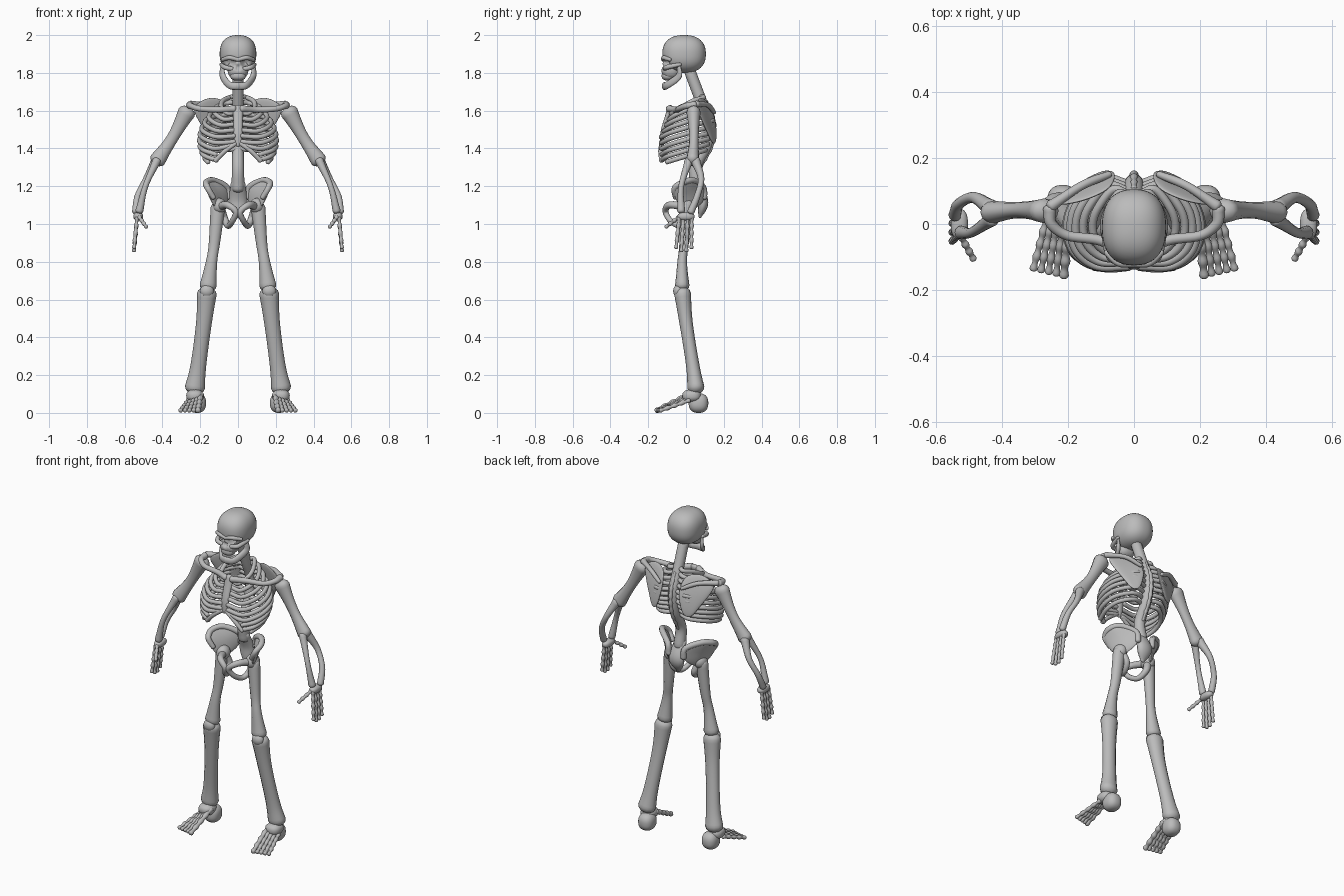
import bpy, bmesh
from math import sin, cos, pi, copysign
from mathutils import Vector

cube = bpy.data.objects.get("Cube")
if cube:
    bpy.data.objects.remove(cube, do_unlink=True)

SIDEWAYS, DEPTH, UPRIGHT = Vector((1, 0, 0)), Vector((0, 1, 0)), Vector((0, 0, 1))
grey = (.5, .5, .5, 1)
bone_material = bpy.data.materials.new("bone grey")
bone_material.use_nodes = True
bone_material.diffuse_color = grey
bone_material.node_tree.nodes["Principled BSDF"].inputs["Base Color"].default_value = grey


def finish(name, bm, mirror):
    bmesh.ops.recalc_face_normals(bm, faces=bm.faces)
    for face in bm.faces:
        face.smooth = True
    mesh = bpy.data.meshes.new(name)
    bm.to_mesh(mesh)
    bm.free()
    mesh.materials.append(bone_material)
    obj = bpy.data.objects.new(name, mesh)
    bpy.context.scene.collection.objects.link(obj)
    if mirror:
        obj.modifiers.new("mirror", "MIRROR").use_mirror_merge = False
    return obj


def smooth_path(points):
    """Points along a rounded curve through the given points."""
    knots = [Vector(p) for p in points]
    steps = max(6, 24 // (len(knots) - 1))
    knots = [2 * knots[0] - knots[1]] + knots + [2 * knots[-1] - knots[-2]]
    path = []
    for a, b, c, d in zip(knots, knots[1:], knots[2:], knots[3:]):
        for step in range(steps):
            t = step / steps
            path.append(b + (c - a) * t / 2 + (a - 2.5 * b + 2 * c - d / 2) * t * t
                        + (3 * b - a - 3 * c + d) * t ** 3 / 2)
    return path + [knots[-2]]


def add_tube(bm, points, radii, up, flat, joints, sides=12):
    path = smooth_path(points)
    last = len(path) - 1
    start, middle, end = radii
    rings = []
    for i, place in enumerate(path):
        t = i / last
        along = (path[min(i + 1, last)] - path[max(i - 1, 0)]).normalized()
        waist = sin(pi * t)
        radius = (start + (end - start) * t) * (1 - waist) + middle * waist
        # thinner between joints
        radius *= 1 - sin(pi * joints * t) ** 2 / 3
        rings.append((place, radius, along))
    # rounded ends
    first_ring, last_ring = rings[0], rings[-1]
    for k in range(1, 4):
        angle = k * pi / 7
        for ring, index, way in ((first_ring, 0, -1), (last_ring, len(rings) + 1, 1)):
            place, radius, along = ring
            cap = (place + along * way * radius * sin(angle) * .7, radius * cos(angle), along)
            rings.insert(index, cap)
    loops = []
    for place, radius, along in rings:
        normal = (up - along * up.dot(along)).normalized()
        across = along.cross(normal)
        turns = [2 * pi * j / sides for j in range(sides)]
        loops.append([bm.verts.new(place + radius * (normal * flat * cos(a) + across * sin(a)))
                      for a in turns])
    for lower, upper in zip(loops, loops[1:]):
        for j in range(sides):
            bm.faces.new((lower[j - 1], lower[j], upper[j], upper[j - 1]))
    bm.faces.new(loops[0])
    bm.faces.new(loops[-1])


def tubes(name, paths, radii, up=DEPTH, flat=1, joints=0, mirror=True):
    """Round bones; radii are those of the start, the middle and the end."""
    bm = bmesh.new()
    for points in paths:
        add_tube(bm, points, radii, Vector(up), flat, joints)
    return finish(name, bm, mirror)


def blob(name, centre, size, power=2.4, mirror=True, dents=()):
    """Rounded block; dents push its front surface back."""
    bm = bmesh.new()
    bmesh.ops.create_uvsphere(bm, u_segments=40, v_segments=24, radius=1)
    for vert in bm.verts:
        unit = vert.co / sum(abs(q) ** power for q in vert.co) ** (1 / power)
        vert.co = Vector(centre) + Vector([q * s for q, s in zip(unit, size)])
        for spot, reach in dents:
            gap = (vert.co - Vector(spot)).length / reach
            if gap < 1:
                vert.co.y += reach * (1 - gap * gap)
    return finish(name, bm, mirror)


def plate(name, outline, thickness):
    """Rounded flat bone from a rough outline."""
    bm = bmesh.new()
    bm.faces.new([bm.verts.new(p) for p in outline])
    obj = finish(name, bm, False)
    solid = obj.modifiers.new("thickness", "SOLIDIFY")
    solid.thickness, solid.offset = thickness, 0
    rounding = obj.modifiers.new("rounding", "SUBSURF")
    rounding.levels = rounding.render_levels = 3
    obj.modifiers.new("mirror", "MIRROR").use_mirror_merge = False


# Skull
sockets = [((copysign(.045, side), -.125, 1.85), .036) for side in (-1, 1)]
nose = [((0, -.135, 1.83), .02)]
blob("cranium", (0, -.01, 1.9), (.097, .115, .1), mirror=False, dents=sockets)
blob("face", (0, -.08, 1.82), (.055, .05, .055), mirror=False, dents=sockets + nose)
blob("upper_jaw", (0, -.095, 1.785), (.042, .034, .026), mirror=False)
tubes("brow_ridge", [[(0, -.12, 1.87), (.045, -.117, 1.88), (.083, -.085, 1.87)]],
      (.011, .012, .01), UPRIGHT)
tubes("cheekbone", [[(.03, -.11, 1.82), (.07, -.1, 1.83), (.09, -.03, 1.845)]],
      (.012, .013, .009), UPRIGHT)
tubes("lower_jaw", [[(.084, -.036, 1.83), (.08, -.04, 1.78), (.045, -.1, 1.735), (0, -.115, 1.73)]],
      (.012, .02, .021), up=(-1, 1, 0), flat=.6)

# Spine and breastbone
spine_path = [(0, .02, 1.81), (0, .08, 1.65), (0, .12, 1.54), (0, .11, 1.42),
              (0, .05, 1.3), (0, .06, 1.19)]
tubes("spine", [spine_path], (.03, .03, .035), mirror=False)
ridge_path = [Vector(p) + DEPTH * .027 for p in spine_path[1:5]]
tubes("spine_ridge", [ridge_path], (.01, .014, .01), joints=8, mirror=False)
tubes("sacrum", [[(0, .055, 1.21), (0, .09, 1.12), (0, .075, 1.04)]],
      (.04, .05, .014), flat=.55, mirror=False)
tubes("breastbone", [[(0, -.085, 1.61), (0, -.12, 1.5), (0, -.13, 1.42)]],
      (.03, .024, .016), flat=.5, mirror=False)

# Ribs, each running from the spine round to the front
rib_paths = []
for i in range(10):
    top = 1.675 - .031 * i
    width = .205 - .115 * (1 - i / 6) ** 2
    grow = min(i / 4, 1)
    back = .075 + .045 * grow - .012 * max(i - 6, 0)
    front = -.085 - .053 * grow
    middle = (back + front) / 2
    reach = .045 + .03 * grow
    path = [(.015, back, top), (width / 2, back + .018, top - .005),
            (width * .88, middle + reach, top - .022), (width, middle, top - .045),
            (width * .9, middle - reach, top - .068)]
    if i < 9:
        path.append((width * .58, front + .01, top - .09))
    if i < 7:
        path.append((.02, front + .01, max(top - .085, 1.42)))
    rib_paths.append(path)
tubes("ribs", rib_paths, (.0125, .0125, .0125), UPRIGHT)
tubes("rib_cartilage", [[(.015, -.13, 1.425), (.07, -.135, 1.385), (.12, -.13, 1.335)]],
      (.012, .012, .012), UPRIGHT)

# Shoulders
tubes("collarbone", [[(.02, -.09, 1.61), (.1, -.05, 1.605), (.2, -.035, 1.61),
                      (.25, 0, 1.625), (.255, .045, 1.63)]], (.018, .015, .02), UPRIGHT)
plate("shoulder_blade", [(.27, .045, 1.62), (.16, .065, 1.685), (.06, .105, 1.67),
                         (.045, .165, 1.56), (.085, .165, 1.41), (.14, .14, 1.41),
                         (.19, .1, 1.52)], .028)
tubes("shoulder_blade_ridge", [[(.075, .15, 1.59), (.16, .115, 1.63), (.25, .055, 1.635)]],
      (.01, .013, .018), UPRIGHT)

# Arms
tubes("upper_arm", [[(.272, .04, 1.59), (.35, .042, 1.45), (.425, .036, 1.34)]],
      (.047, .031, .043), flat=.8)
tubes("inner_forearm", [[(.43, .015, 1.335), (.49, -.025, 1.2), (.522, -.026, 1.07)]],
      (.023, .015, .021))
tubes("outer_forearm", [[(.435, .05, 1.335), (.485, .08, 1.24), (.53, .06, 1.15),
                         (.542, .026, 1.065)]], (.026, .016, .019))
blob("wrist", (.528, 0, 1.04), (.026, .046, .022))
fingers = [[(.535, -.036 + .022 * j, 1.03), (.55, -.052 + .027 * j, .85 + abs(j - 1.5) / 60)]
           for j in range(4)]
tubes("fingers", fingers, (.012, .012, .011), joints=4)
tubes("thumb", [[(.522, -.04, 1.035), (.486, -.105, .985)]], (.012, .012, .011),
      SIDEWAYS, joints=3)

# Pelvis
plate("hip_blade", [(.175, -.085, 1.19), (.195, -.02, 1.24), (.14, .05, 1.26),
                    (.04, .115, 1.21), (.045, .105, 1.11), (.09, .03, 1.06),
                    (.12, -.04, 1.07)], .035)
tubes("hip_crest", [[(.13, -.055, 1.14), (.16, -.06, 1.19), (.168, -.015, 1.22),
                     (.13, .04, 1.23), (.06, .09, 1.195), (.05, .095, 1.14)]],
      (.014, .017, .018), UPRIGHT + SIDEWAYS)
blob("hip_socket", (.1, 0, 1.095), (.038, .044, .042), power=2)
tubes("pubic_arch", [[(.09, -.02, 1.095), (.055, -.09, 1.1), (.012, -.108, 1.065),
                      (.03, -.08, 1.015), (.052, -.025, .99), (.07, .02, 1.025),
                      (.09, .01, 1.08)]], (.022, .015, .022), up=(1, -.8, -.4))

# Legs
tubes("thigh", [[(.107, 0, 1.085), (.125, -.01, .9), (.14, -.02, .8), (.158, -.02, .675)]],
      (.038, .028, .045), flat=.85)
blob("kneecap", (.165, -.042, .645), (.036, .026, .034), power=2)
tubes("shin", [[(.165, -.018, .63), (.18, 0, .48), (.21, .036, .25), (.228, .052, .135)]],
      (.052, .04, .053), flat=.85)

# Feet
blob("heel", (.216, .066, .052), (.047, .052, .052))
blob("ankle", (.228, .03, .09), (.046, .05, .034))
toes = [[(.196 + .017 * j, .015, .097 - .008 * j), (.212 + .023 * j, -.155 + .005 * j, .013)]
        for j in range(5)]
tubes("big_toe", toes[:1], (.016, .016, .015), UPRIGHT, joints=4)
tubes("small_toes", toes[1:], (.013, .013, .012), UPRIGHT, joints=4)
